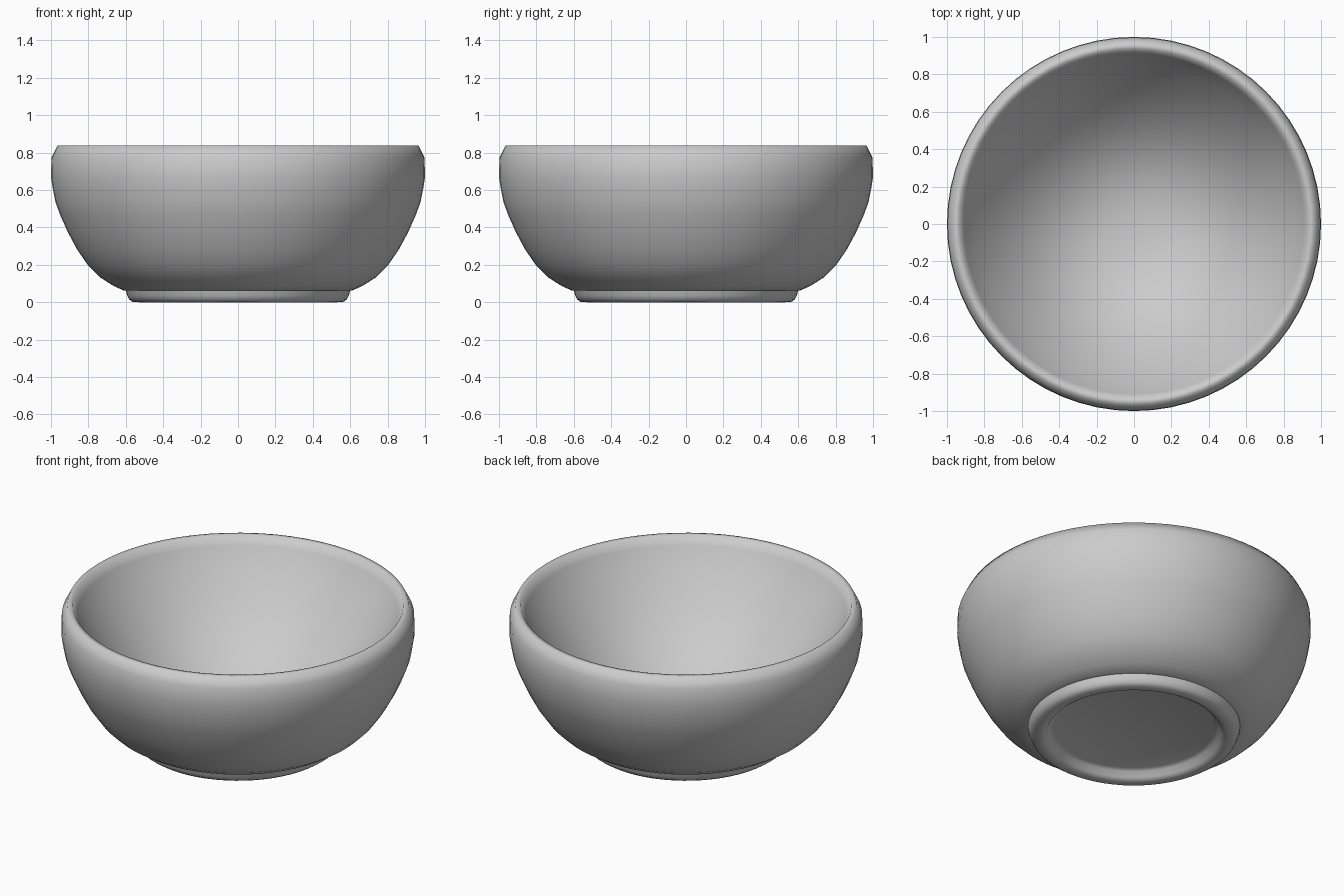
import bpy, bmesh, math

if "Cube" in bpy.data.objects:
    bpy.data.objects.remove(bpy.data.objects["Cube"])

SEGMENTS = 64


def lathe(name, profile):
    """Spin an (r, z) profile around the z axis into a closed solid."""
    bm = bmesh.new()
    rings = []
    for r, z in profile:
        if r == 0:
            rings.append([bm.verts.new((0, 0, z))] * SEGMENTS)
        else:
            rings.append([bm.verts.new((r * math.cos(a), r * math.sin(a), z))
                          for a in (2 * math.pi * i / SEGMENTS for i in range(SEGMENTS))])
    for low, high in zip(rings, rings[1:]):
        for i in range(SEGMENTS):
            j = (i + 1) % SEGMENTS
            bm.faces.new(dict.fromkeys((low[i], low[j], high[j], high[i])))
    bmesh.ops.recalc_face_normals(bm, faces=bm.faces)
    mesh = bpy.data.meshes.new(name)
    bm.to_mesh(mesh)
    bm.free()
    obj = bpy.data.objects.new(name, mesh)
    bpy.context.collection.objects.link(obj)
    bpy.ops.object.select_all(action='DESELECT')
    obj.select_set(True)
    bpy.context.view_layer.objects.active = obj
    bpy.ops.object.shade_smooth_by_angle(angle=math.radians(68))
    return obj


# recessed underside and rounded foot ring
foot = [(0, 0.055), (0.455, 0.055), (0.48, 0.045), (0.495, 0.015), (0.515, 0.003), (0.53, 0),
        (0.565, 0.003), (0.582, 0.015), (0.592, 0.035), (0.60, 0.063)]
# outer wall swelling up to the widest point
outer = [(0.612, 0.063), (0.67, 0.09), (0.74, 0.135), (0.80, 0.195), (0.86, 0.282),
         (0.91, 0.375), (0.95, 0.465), (0.976, 0.535), (0.99, 0.605), (1.0, 0.67),
         (0.997, 0.775)]
# bevelled rim, shaded round
rim = [(0.965, 0.838), (0.935, 0.838), (0.91, 0.785)]
# inner wall curving steadily down to the floor
floor_z, depth, steps = 0.13, 0.655, 14
inner = [(0.91 * t, floor_z + depth * t ** 2.3)
         for t in (1 - i / steps for i in range(1, steps))] + [(0, floor_z)]

lathe("bowl", foot + outer + rim + inner)
